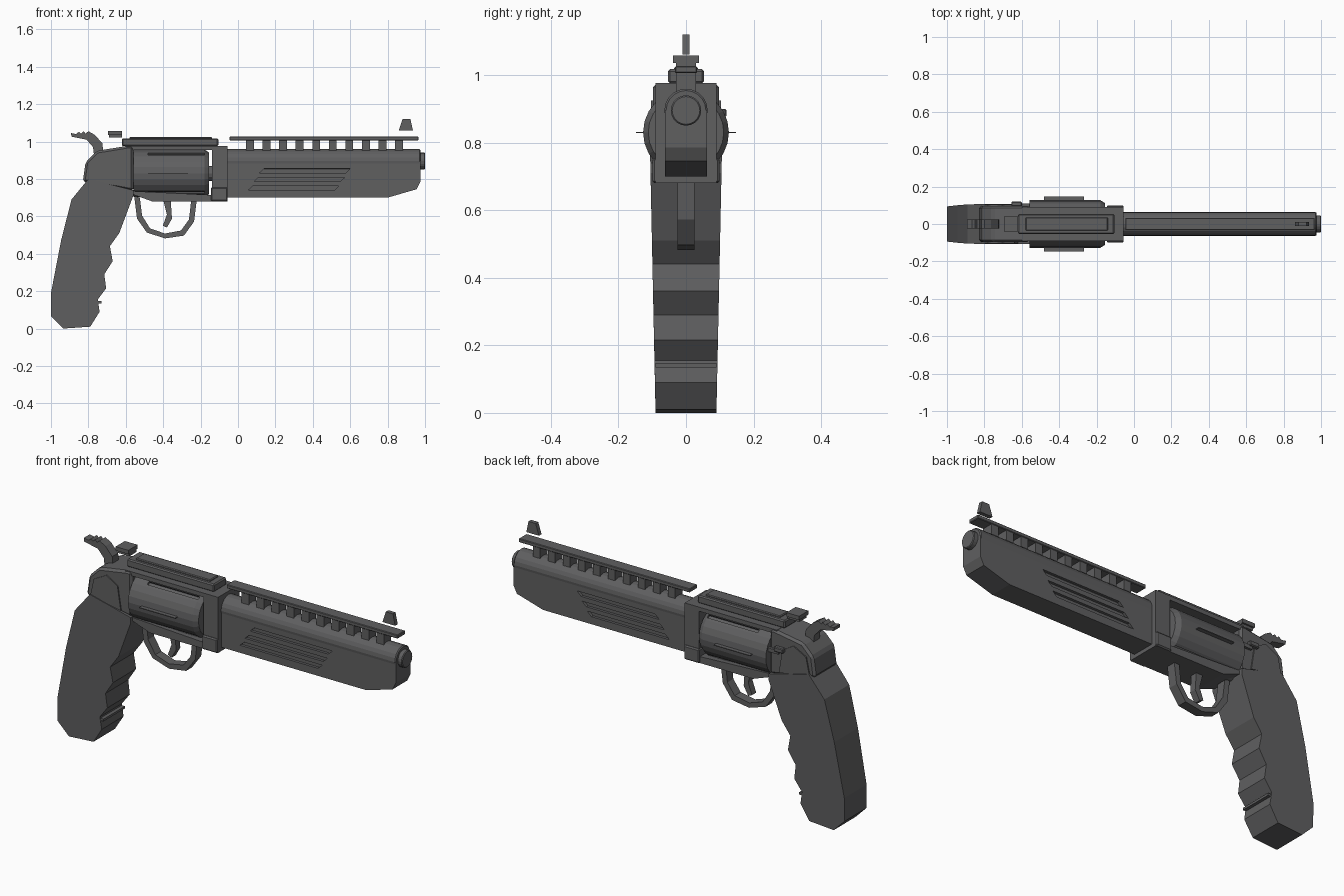
import bpy, bmesh, math
from mathutils import Matrix, Vector

cube = bpy.data.objects.get("Cube")
if cube:
    bpy.data.objects.remove(cube, do_unlink=True)

# Single gunmetal colour
metal = bpy.data.materials.new("dark_gunmetal")
metal.use_nodes = True
metal.diffuse_color = (0.115, 0.115, 0.118, 1)
metal.node_tree.nodes["Principled BSDF"].inputs["Base Color"].default_value = metal.diffuse_color


def finish(name, bm, bevel=0):
    bmesh.ops.recalc_face_normals(bm, faces=bm.faces[:])
    mesh = bpy.data.meshes.new(name)
    bm.to_mesh(mesh)
    bm.free()
    mesh.materials.append(metal)
    ob = bpy.data.objects.new(name, mesh)
    bpy.context.collection.objects.link(ob)
    if bevel:
        mod = ob.modifiers.new("edge_bevel", 'BEVEL')
        mod.width = bevel
        mod.segments = 1
        mod.limit_method = 'ANGLE'
    return ob


def prism(name, points, half, y=0, bevel=0):
    """Side profile in x and z, extruded across y."""
    bm = bmesh.new()
    face = bm.faces.new([bm.verts.new((px, y - half, pz)) for px, pz in points])
    ext = bmesh.ops.extrude_face_region(bm, geom=[face])["geom"]
    verts = [v for v in ext if isinstance(v, bmesh.types.BMVert)]
    bmesh.ops.translate(bm, verts=verts, vec=(0, 2 * half, 0))
    return finish(name, bm, bevel)


def block(name, x0, x1, z0, z1, half, y=0, bevel=0):
    return prism(name, [(x0, z0), (x1, z0), (x1, z1), (x0, z1)], half, y, bevel)


def rod(name, x0, x1, z, r, sides=20, bevel=0):
    """Round bar along x."""
    bm = bmesh.new()
    turn = Matrix.Translation(((x0 + x1) / 2, 0, z)) @ Matrix.Rotation(math.pi / 2, 4, 'Y')
    bmesh.ops.create_cone(bm, cap_ends=True, segments=sides, radius1=r, radius2=r,
                          depth=x1 - x0, matrix=turn)
    return finish(name, bm, bevel)


def cut(target, cutter):
    cutter.hide_render = True
    mod = target.modifiers.new("cut", 'BOOLEAN')
    mod.operation = 'DIFFERENCE'
    mod.solver = 'EXACT'
    mod.object = cutter
    bpy.context.view_layer.objects.active = target
    bpy.ops.object.modifier_apply(modifier=mod.name)
    bpy.data.objects.remove(cutter, do_unlink=True)


# Grip with finger grooves, narrowing towards the butt
grip = prism("grip", [
    (-.80, .80), (-.89, .69), (-.945, .475), (-1, .19), (-1, .065), (-.935, .005),
    (-.79, .01), (-.74, .09), (-.75, .155), (-.705, .215), (-.715, .29), (-.67, .36),
    (-.685, .44), (-.635, .51), (-.56, .71), (-.56, .74)], 1)
for v in grip.data.vertices:
    v.co.y *= .09 + .017 * v.co.z / .8
    if v.co.z < .008:
        v.co.z = 0
block("grip_pin", -.75, -.73, .135, .147, .09)

# Frame around the cylinder
prism("rear_frame", [(-.83, .785), (-.815, .89), (-.755, .95), (-.59, .977),
                     (-.56, .977), (-.56, .735)], .097, bevel=.012)
for side in (-1, 1):
    prism("side_plate", [(-.80, .792), (-.78, .885), (-.705, .925), (-.64, .885), (-.62, .76)],
          .004, y=side * .099)
block("top_bar", -.60, -.055, .955, .977, .09)
prism("bottom_bar", [(-.57, .72), (-.46, .68), (-.055, .68), (-.055, .71), (-.57, .735)], .09)
block("front_frame", -.14, -.055, .68, .97, .09)
block("crane", -.145, -.055, .68, .755, .099, bevel=.006)
block("top_strap", -.62, -.105, .975, 1.017, .053, bevel=.006)
block("strap_ridge", -.58, -.14, 1.01, 1.025, .035, bevel=.004)

# Fluted cylinder on its axle
cyl_z, cyl_r = .83, .127
cylinder = rod("cylinder", -.56, -.155, cyl_z, cyl_r, 24)
for v in cylinder.data.vertices:
    if v.co.x > -.2:
        v.co.y *= .9
        v.co.z = cyl_z + (v.co.z - cyl_z) * .9
bm = bmesh.new()
bm.from_mesh(cylinder.data)
bm.free()
bpy.data.objects.remove(cylinder, do_unlink=True)
cylinder = rod("cylinder", -.56, -.18, cyl_z, cyl_r, 24)
for angle in (55, 125, 235, 305):
    flute = block("flute_cutter", -.48, -.17, -.009, .009, .012, y=cyl_r)
    flute.data.transform(Matrix.Translation((0, 0, cyl_z)) @ Matrix.Rotation(math.radians(angle), 4, 'X'))
    cut(cylinder, flute)
bm = bmesh.new()
bmesh.ops.create_cone(bm, cap_ends=True, segments=24, radius1=cyl_r, radius2=cyl_r * .88, depth=.025,
                      matrix=Matrix.Translation((-.1675, 0, cyl_z)) @ Matrix.Rotation(math.pi / 2, 4, 'Y'))
finish("cylinder_front_rim", bm)
rod("cylinder_axle", -.58, -.12, cyl_z, .04, 12)
block("cylinder_stop_fin", -.48, -.267, .828, .832, .148)

# Barrel, shroud and muzzle
rod("barrel", -.06, .975, .895, .064, 20, bevel=.005)
rod("muzzle", .96, 1, .895, .045, 20, bevel=.004)
shroud = prism("barrel_shroud", [(-.06, .70), (.80, .70), (.955, .745), (.975, .785),
                                 (.975, .895), (-.06, .895)], .062)
for side in (-1, 1):
    for x, z in ((.115, .832), (.085, .785), (.055, .74)):
        slot = prism("slot_cutter", [(x, z), (x + .46, z), (x + .485, z + .023), (x + .025, z + .023)],
                     .016, y=side * .064)
        cut(shroud, slot)

# Sight rail on its row of posts
block("rail", -.045, .965, 1.006, 1.026, .033, bevel=.003)
for i in range(10):
    x = .043 + i * .0885
    block("rail_post", x, x + .042, .945, 1.01, .03)

# Sights
prism("front_sight", [(.86, 1.06), (.88, 1.12), (.922, 1.12), (.935, 1.06)], .011)
block("rear_sight_base", -.69, -.62, 1.022, 1.04, .03)
block("rear_sight", -.695, -.62, 1.036, 1.057, .039)

# Hammer with serrated spur
prism("hammer", [(-.72, .94), (-.725, .99), (-.765, 1.035), (-.80, 1.055), (-.815, 1.042),
                 (-.825, 1.055), (-.84, 1.042), (-.85, 1.053), (-.865, 1.04), (-.893, 1.045),
                 (-.89, 1.026), (-.81, 1.01), (-.775, .97), (-.77, .93)], .025)

# Trigger and guard
outer = [(-.555, .71), (-.54, .588), (-.487, .513), (-.39, .482), (-.289, .497), (-.235, .572), (-.22, .69)]
inner = [(-.25, .69), (-.262, .583), (-.305, .524), (-.39, .508), (-.47, .535), (-.513, .604), (-.525, .70)]
prism("trigger_guard", outer + inner, .025)
prism("trigger", [(-.40, .69), (-.38, .61), (-.402, .55), (-.38, .54), (-.353, .588), (-.36, .69)], .018)

# Cylinder release latch on the left
block("latch", -.655, -.60, .875, .90, .012, y=.108, bevel=.004)
block("latch_arm", -.62, -.56, .86, .88, .008, y=.102)
